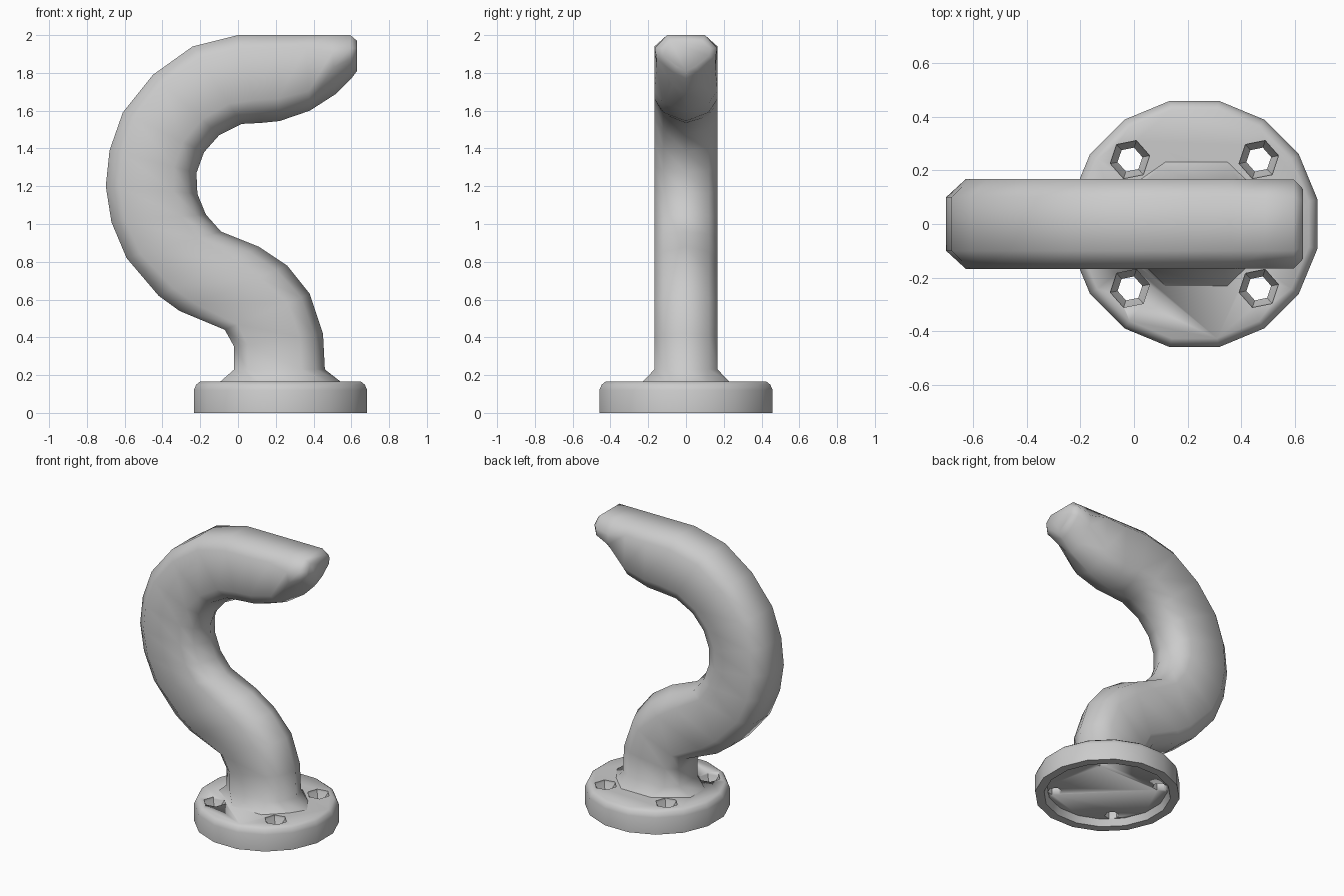
import bpy, bmesh, math

if "Cube" in bpy.data.objects:
    bpy.data.objects.remove(bpy.data.objects["Cube"])

CX = 0.225  # flange centre


def finish(name, bm, angle=45):
    bmesh.ops.recalc_face_normals(bm, faces=bm.faces)
    me = bpy.data.meshes.new(name)
    bm.to_mesh(me)
    bm.free()
    ob = bpy.data.objects.new(name, me)
    bpy.context.collection.objects.link(ob)
    bpy.ops.object.select_all(action='DESELECT')
    bpy.context.view_layer.objects.active = ob
    ob.select_set(True)
    bpy.ops.object.shade_smooth_by_angle(angle=math.radians(angle))
    return ob


def loft(bm, rings):
    loops = [[bm.verts.new(p) for p in r] for r in rings]
    n = len(loops[0])
    for a, b in zip(loops, loops[1:]):
        for i in range(n):
            j = (i + 1) % n
            bm.faces.new((a[i], a[j], b[j], b[i]))
    bm.faces.new(loops[0])
    bm.faces.new(loops[-1])


def lathe(bm, profile, cx, cy, sides, phase=0.0):
    loft(bm, [[(cx + r * math.cos(phase + math.tau * i / sides),
                cy + r * math.sin(phase + math.tau * i / sides), z)
               for i in range(sides)] for r, z in profile])


# Hook cross-sections: (fraction from outer to inner edge, half width)
BODY = [(0, .1), (.15, .167), (.74, .167), (.9, .12), (1, 0)]
FOOT = [(0, .08), (.34, .235), (.69, .235), (.89, .11), (1, 0)]
TIP = [(0, .1), (.3, .165), (.55, .155), (.85, .07), (1, 0)]
END = [(0, .085), (.25, .13), (.5, .12), (.85, .05), (1, 0)]

# Outer edge (x, z) paired with inner edge (x, z), from foot to tip
EDGES = [(-.10, .16, .55, .16), (-.02, .23, .46, .23), (-.02, .35, .45, .42),
         (-.07, .44, .38, .63), (-.31, .54, .26, .78), (-.42, .62, .11, .88),
         (-.59, .82, -.09, .96), (-.67, 1.01, -.17, 1.05), (-.70, 1.20, -.215, 1.16),
         (-.68, 1.39, -.22, 1.27), (-.61, 1.59, -.18, 1.38), (-.45, 1.79, -.10, 1.47),
         (-.24, 1.94, .02, 1.53), (0, 2.0, .12, 1.535), (.20, 2.0, .22, 1.545),
         (.36, 2.0, .38, 1.60), (.49, 2.0, .52, 1.69), (.595, 2.0, .60, 1.77),
         (.63, 1.97, .63, 1.81)]
sections = [FOOT] + [BODY] * (len(EDGES) - 4) + [TIP] * 2 + [END]

rings = []
for (ox, oz, ix, iz), sec in zip(EDGES, sections):
    half = [(ox + (ix - ox) * u, v, oz + (iz - oz) * u) for u, v in sec]
    rings.append(half + [(x, -y, z) for x, y, z in reversed(half[:-1])])

bm = bmesh.new()
loft(bm, rings)
finish("hook", bm, 60)

# Round flange with a shallow recess underneath
bm = bmesh.new()
lathe(bm, [(.39, .045), (.41, 0), (.468, 0), (.468, .12), (.455, .15), (.435, .165)],
      CX, 0, 16, math.pi / 16)
flange = finish("flange", bm, 50)

# Four countersunk screw holes
bm = bmesh.new()
for x in (CX - .24, CX + .24):
    for y in (-.24, .24):
        lathe(bm, [(.047, -.1), (.047, .12), (.075, .15), (.075, .3)], x, y, 6, .2)
cutter = finish("hole_cutter", bm)
cutter.hide_render = True

mod = flange.modifiers.new("holes", 'BOOLEAN')
mod.operation = 'DIFFERENCE'
mod.solver = 'EXACT'
mod.object = cutter
bpy.context.view_layer.objects.active = flange
with bpy.context.temp_override(object=flange, active_object=flange):
    bpy.ops.object.modifier_move_to_index(modifier="holes", index=0)
    bpy.ops.object.modifier_apply(modifier="holes")
bpy.data.objects.remove(cutter, do_unlink=True)
